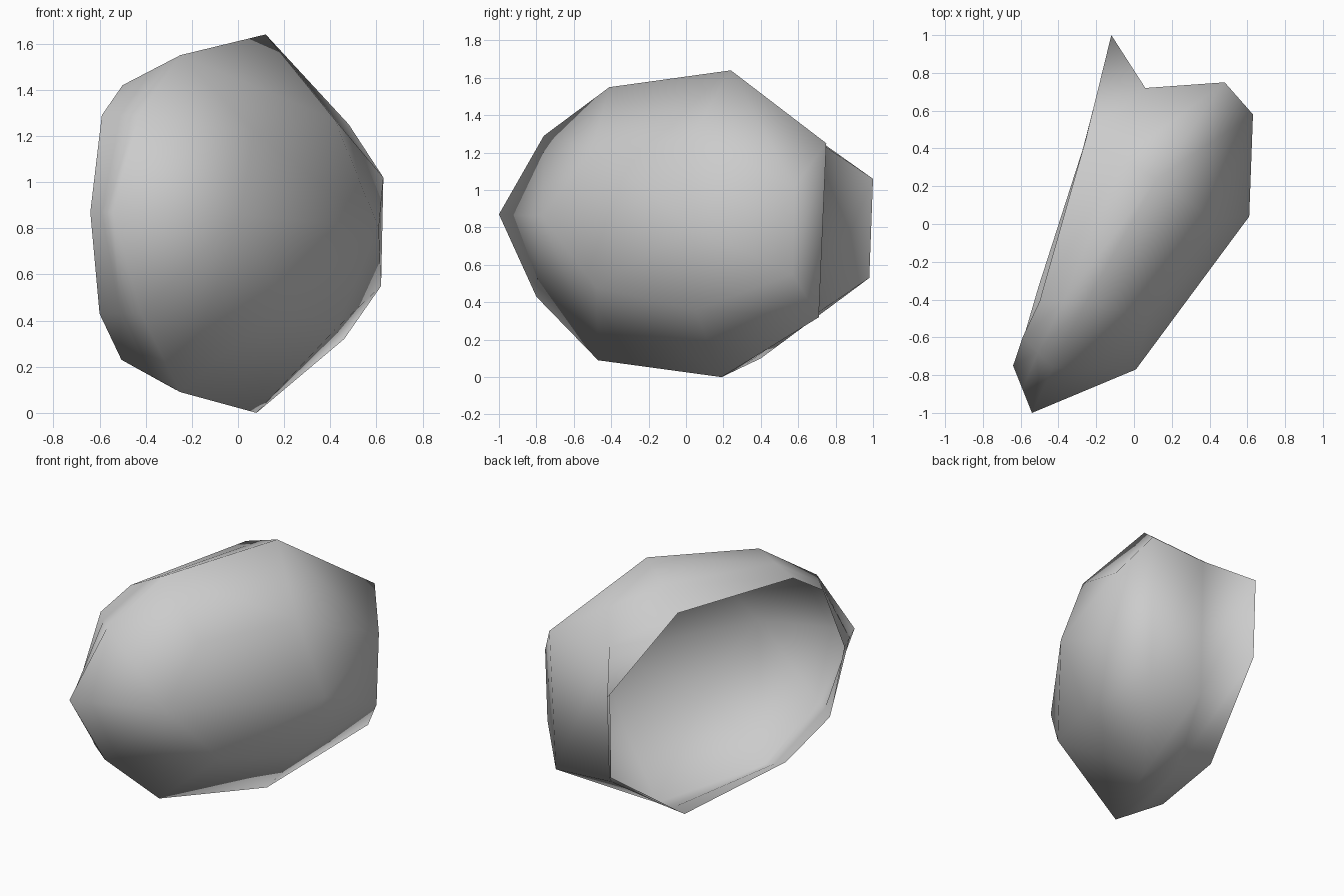
import bpy, bmesh
from mathutils import Vector

if "Cube" in bpy.data.objects:
    bpy.data.objects.remove(bpy.data.objects["Cube"])

# Matching loops, ordered from the upper back corner over the top to the front tip and back below
rim = [(-.12, 1, 1.06), (-.255, .45, 1.45), (-.5, -.41, 1.42), (-.59, -.6, 1.29), (-.64, -.75, .87),
       (-.6, -.655, .43), (-.505, -.33, .23), (-.27, .4, .1), (-.12, .98, .53)]
ridge = [(.48, .75, 1.25), (.12, .24, 1.64), (-.25, -.41, 1.55), (-.43, -.76, 1.29), (-.54, -1, .87),
         (-.42, -.8, .43), (-.25, -.47, .09), (.08, .19, 0), (.46, .71, .32)]
nose = (.01, -.77, .86)
bulge = (.61, .04, .8)
front = [(.63, .58, 1.02), (.42, .02, 1.27), (.07, -.5, 1.22), nose, nose, nose,
         (.2, -.48, .48), (.42, .05, .36), (.62, .57, .55)]

# Groove loop between rim and ridge, pinched inwards at the back
groove = [(Vector(a) + Vector(b)) / 2 for a, b in zip(rim, ridge)]
groove[0], groove[-1] = (.06, .72, 1.25), (.06, .7, .34)

bm = bmesh.new()
cache = {}


def vert(p):
    key = tuple(round(c, 4) for c in p)
    if key not in cache:
        cache[key] = bm.verts.new(key)
    return cache[key]


def face(*points):
    vs = list(dict.fromkeys(vert(p) for p in points))
    if len(vs) > 2:
        bm.faces.new(vs)


def bridge(a, b):
    for i in range(len(a)):
        j = (i + 1) % len(a)
        face(a[i], a[j], b[j], b[i])


# Thin open shell: bulging outside, then the side band up to the open rim
for i in range(len(front)):
    face(front[i], front[(i + 1) % len(front)], bulge)
bridge(front, ridge)
bridge(ridge, groove)
bridge(groove, rim)

bmesh.ops.recalc_face_normals(bm, faces=bm.faces)
bm.normal_update()
if vert(bulge).normal.x < 0:
    bmesh.ops.reverse_faces(bm, faces=bm.faces)
for f in bm.faces:
    f.smooth = True
mesh = bpy.data.meshes.new("hollow_shell")
bm.to_mesh(mesh)
bm.free()
shell = bpy.data.objects.new("hollow_shell", mesh)
bpy.context.collection.objects.link(shell)

grey = bpy.data.materials.new("light_grey")
grey.diffuse_color = (.6, .6, .6, 1)
grey.use_nodes = True
grey.node_tree.nodes["Principled BSDF"].inputs["Base Color"].default_value = grey.diffuse_color
mesh.materials.append(grey)
